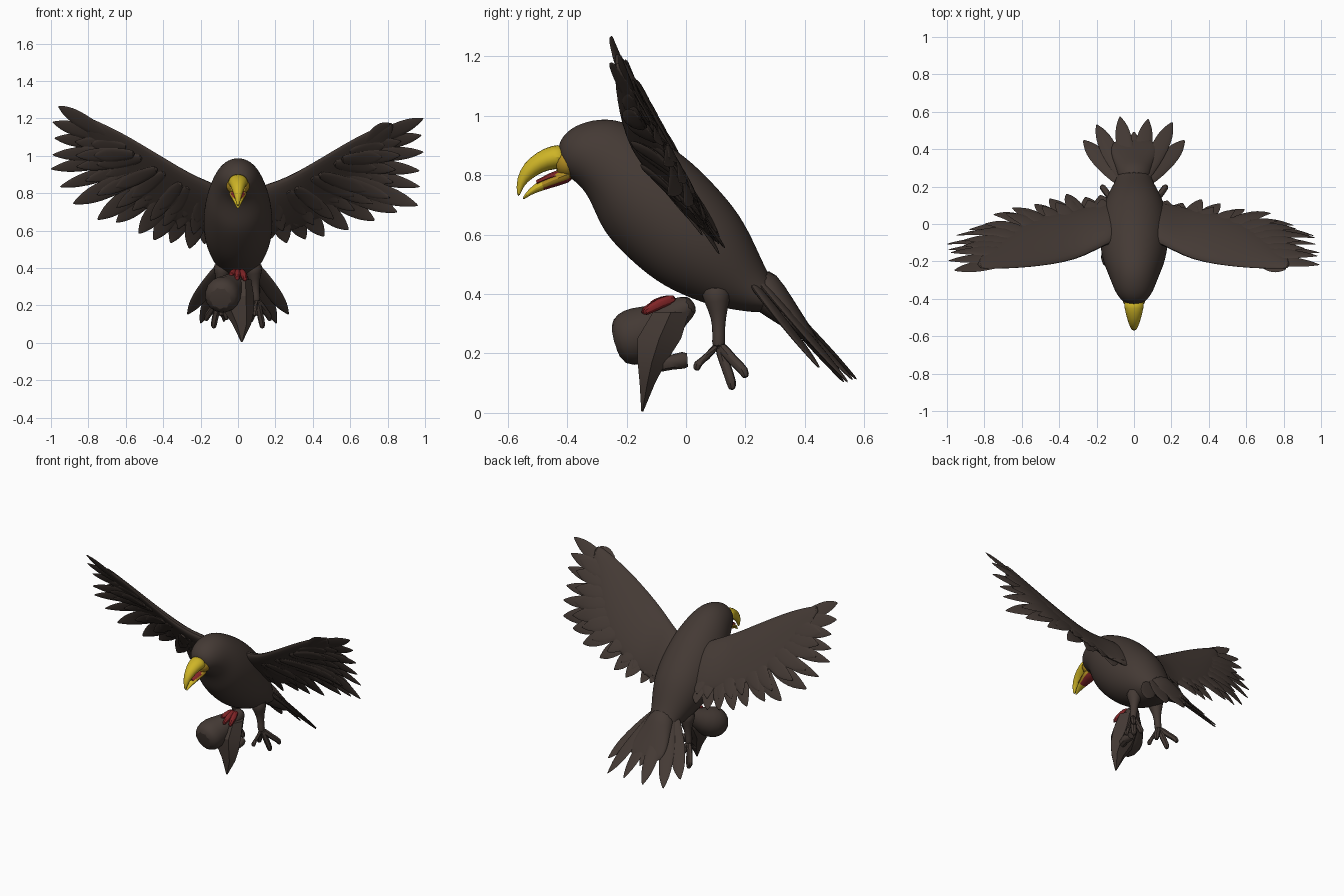
import bpy, bmesh, math
from mathutils import Vector

cube = bpy.data.objects.get("Cube")
if cube:
    bpy.data.objects.remove(cube, do_unlink=True)


def material(name, rgb):
    m = bpy.data.materials.new(name)
    m.use_nodes = True
    m.diffuse_color = (*rgb, 1)
    bsdf = m.node_tree.nodes["Principled BSDF"]
    bsdf.inputs["Base Color"].default_value = (*rgb, 1)
    bsdf.inputs["Roughness"].default_value = 0.8
    return m


BROWN = material("dark brown plumage", (0.058, 0.042, 0.035))
YELLOW = material("beak yellow", (0.62, 0.46, 0.02))
OCHRE = material("beak ochre", (0.42, 0.25, 0.015))
RED = material("raw red", (0.22, 0.018, 0.02))


def skin(bm, outlines):
    """Join closed outlines of points into a capped shell."""
    loops = [[bm.verts.new(p) for p in line] for line in outlines]
    n = len(loops[0])
    for a, b in zip(loops, loops[1:]):
        for i in range(n):
            j = (i + 1) % n
            bm.faces.new((a[i], a[j], b[j], b[i]))
    bm.faces.new(loops[0][::-1])
    bm.faces.new(loops[-1])


def loft(bm, rings, n=12):
    """Skin elliptical rings given as (centre, half axis, half axis)."""
    turn = [2 * math.pi * i / n for i in range(n)]
    skin(bm, [[c + u * math.cos(a) + v * math.sin(a) for a in turn] for c, u, v in rings])


def finish(name, bm, mat, subsurf=0, angle=45):
    bmesh.ops.recalc_face_normals(bm, faces=bm.faces)
    me = bpy.data.meshes.new(name)
    bm.to_mesh(me)
    bm.free()
    ob = bpy.data.objects.new(name, me)
    bpy.context.collection.objects.link(ob)
    me.materials.append(mat)
    if subsurf:
        ob.modifiers.new("smooth", "SUBSURF").levels = subsurf
        ob.modifiers["smooth"].render_levels = subsurf
    bpy.ops.object.select_all(action="DESELECT")
    ob.select_set(True)
    bpy.context.view_layer.objects.active = ob
    bpy.ops.object.shade_smooth_by_angle(angle=math.radians(angle))
    return ob


def side_rings(sections):
    """Rings from side outline: top y z, bottom y z, half width."""
    rings = []
    for ty, tz, by, bz, w in sections:
        t, b = Vector((0, ty, tz)), Vector((0, by, bz))
        rings.append(((t + b) / 2, Vector((w, 0, 0)), (t - b) / 2))
    return rings


def tube(bm, points, n=8):
    """Round tube through (x, y, z, radius) points."""
    pos = [Vector(p[:3]) for p in points]
    rings = []
    for i, p in enumerate(points):
        d = (pos[min(i + 1, len(pos) - 1)] - pos[max(i - 1, 0)]).normalized()
        u = d.orthogonal().normalized()
        rings.append((pos[i], u * p[3], d.cross(u) * p[3]))
    loft(bm, rings, n)


def lerp_table(table, x):
    for (a, p), (b, q) in zip(table, table[1:]):
        if x <= b:
            return p + (q - p) * max(0, x - a) / (b - a)
    return table[-1][1]


NORMAL = Vector((0, .8, .6))  # thickness direction of wings and tail


def feather(bm, base, tip, width, place, off, thick=0.01):
    """Pointed blade between two flat positions, set on a surface by place()."""
    base, tip = Vector(base), Vector(tip)
    d = (tip - base).normalized()
    side = Vector((-d.y, d.x)) * width
    rings = []
    for s, w in ((0, .55), (.3, .88), (.6, 1), (.8, .82), (.92, .45), (1.01, .04)):
        c = base.lerp(tip, s)
        a, b = place(c + side * w, off), place(c - side * w, off)
        rings.append((place(c, off), (a - b) / 2, NORMAL * thick * (1.1 - s * .8)))
    loft(bm, rings, 6)


# Head and body in one smooth shell
bm = bmesh.new()
loft(bm, side_rings([
    (-.44, .89, -.4, .795, .05), (-.405, .95, -.375, .78, .086),
    (-.34, .985, -.335, .74, .114), (-.24, .998, -.305, .67, .137),
    (-.13, .95, -.275, .6, .168), (0, .87, -.2, .52, .188),
    (.1, .77, -.1, .435, .19), (.185, .67, 0, .388, .17),
    (.24, .555, .08, .36, .135), (.285, .45, .16, .345, .1),
    (.34, .385, .29, .33, .08)]), 16)
finish("body", bm, BROWN, 2)

# Hooked upper beak
bm = bmesh.new()
loft(bm, side_rings([
    (-.41, .908, -.4, .815, .06), (-.45, .903, -.44, .82, .055),
    (-.5, .882, -.485, .808, .043), (-.547, .842, -.52, .785, .03),
    (-.572, .79, -.545, .765, .018), (-.57, .73, -.56, .725, .005)]), 10)
finish("upper_beak", bm, YELLOW, 1)

# Lower jaw, ochre at the back with a red underside
bm = bmesh.new()
loft(bm, side_rings([
    (-.4, .835, -.37, .78, .058), (-.44, .815, -.42, .765, .047),
    (-.49, .785, -.48, .748, .031), (-.53, .755, -.525, .733, .017),
    (-.552, .722, -.548, .714, .004)]), 10)
jaw = finish("lower_beak", bm, YELLOW, 1)
jaw.data.materials.append(OCHRE)
jaw.data.materials.append(RED)
for f in jaw.data.polygons:
    if f.center.y > -.5:
        f.material_index = 2 if f.normal.z < -.75 else 1

# Beak base and mouth lining
bm = bmesh.new()
loft(bm, side_rings([
    (-.385, .895, -.37, .785, .075), (-.42, .892, -.4, .785, .066),
    (-.45, .878, -.435, .79, .054)]), 10)
finish("beak_base", bm, OCHRE, 1)
bm = bmesh.new()
loft(bm, side_rings([
    (-.41, .825, -.4, .78, .045), (-.46, .806, -.45, .78, .036),
    (-.505, .782, -.5, .765, .02)]), 8)
finish("mouth", bm, RED)

# Wing surface along the span: edge height, edge sweep, backward reach, panel depth
LEAD = [(0, .8), (.16, .85), (.27, .89), (.4, .965), (.6, 1.09), (.8, 1.18), (1, 1.25)]
SWEEP = [(0, -.07), (.16, -.11), (.28, -.185), (.42, -.22), (.6, -.24), (1, -.24)]
REACH = [(0, .3), (.18, .34), (.35, .37), (.5, .34), (.7, .29), (.9, .2), (1, .16)]
CHORD = [(.05, .26), (.15, .28), (.26, .3), (.37, .32), (.5, .35), (.63, .32), (.74, .2), (.84, .07)]
LEFT_TIPS = [(.81, 1.18), (.99, 1.2), (.98, 1.105), (.99, 1.025), (.97, .92), (.97, .83),
             (.96, .74), (.85, .7), (.73, .65), (.59, .61), (.46, .57), (.36, .55), (.26, .54), (.18, .56)]
RIGHT_TIPS = [(.96, 1.27), (.99, 1.18), (.98, 1.09), (.99, 1.01), (1, .93), (.95, .83),
              (.88, .75), (.75, .66), (.65, .64), (.53, .59), (.45, .55), (.36, .53), (.26, .51), (.18, .53)]


def build_wing(name, sign, tips, lift):
    def lead(x):
        return lerp_table(LEAD, x) + lift * min(1, x * 3)

    def place(p, off):
        x, z = p
        t = max(-.06, lead(x) - z) / .46
        y = lerp_table(SWEEP, x) + lerp_table(REACH, x) * t * (1.35 - .35 * t)
        return Vector((sign * x, y, z)) + NORMAL * off

    bm = bmesh.new()
    # arm and covert panel, cambered and thicker at the leading edge
    outlines = []
    for x, chord in CHORD:
        line = []
        for i in range(14):
            a = math.pi * i / 7
            c = math.cos(a)
            off = math.sin(a) * (1 - .35 * c) * (.042 - .036 * x)
            line.append(place((x, lead(x) - chord * (.5 + .5 * c)), off))
        outlines.append(line)
    skin(bm, outlines)
    # flight feathers, then shorter covert rows in front and behind
    last = len(tips) - 1
    for i, tip in enumerate(tips):
        x = .67 - .53 * i / last
        base = Vector((x, lead(x) - .06))
        tip = Vector(tip)
        stagger = .008 * (i % 3 - 1)
        feather(bm, base, tip, .048 if i < 6 else .064, place, stagger)
        if i > 1:
            feather(bm, base, base.lerp(tip, .72), .045, place, stagger - .016)
            feather(bm, base, base.lerp(tip, .5), .045, place, stagger - .022)
            feather(bm, base, base.lerp(tip, .82), .055, place, .01)
    finish(name, bm, BROWN, 1, 60)


build_wing("left_wing", 1, LEFT_TIPS, 0)
build_wing("right_wing", -1, RIGHT_TIPS, .03)


# Fanned tail, arched so the outer feathers hang lower
def tail_place(p, off):
    return Vector((p.x, p.y, .695 - p.y - .3 * abs(p.x))) + NORMAL * off


bm = bmesh.new()
for i, tip in enumerate([(-.27, .455), (-.2, .53), (-.075, .565), (0, .5), (.075, .56), (.205, .535), (.27, .455)]):
    feather(bm, (tip[0] * .22, .22), tip, .056, tail_place, .01 * (i % 3 - 1), .016)
loft(bm, [(Vector((0, y, .672 - y)), Vector((w, 0, 0)), Vector((0, t, t)))
          for y, w, t in ((.22, .085, .055), (.29, .095, .045), (.35, .12, .03), (.41, .13, .017), (.46, .1, .005))], 16)
finish("tail", bm, BROWN, 1, 60)

# Legs with clawed toes
for side, s in (("left", 1), ("right", -1)):
    bm = bmesh.new()
    tube(bm, [(s * .08, .1, .43, .065), (s * .085, .105, .37, .045), (s * .09, .11, .32, .026),
              (s * .095, .11, .26, .022), (s * .1, .11, .215, .028)])
    for x, y, z in ((.09, .035, .15), (.13, .155, .085), (.17, .2, .125), (.06, .14, .13)):
        mid = Vector((s * (x * .6 + .04), y * .55 + .05, z * .5 + .11))
        tube(bm, [(s * .1, .11, .235, .024), (*mid, .02),
                  (s * x, y, z + .015, .022), (s * x, y, z - .01, .012)], 6)
    finish(side + "_leg", bm, BROWN, 1)

# Carried prey: blunt lump, broad hanging spike and stub
bm = bmesh.new()
tube(bm, [(.02, .03, .37, .035), (0, -.03, .34, .055), (-.045, -.09, .29, .085),
          (-.08, -.15, .262, .108), (-.09, -.205, .245, .1), (-.095, -.24, .235, .07)], 9)
finish("prey_body", bm, BROWN, 1)
bm = bmesh.new()
loft(bm, [(Vector((x, y, z)), Vector((w, 0, 0)), Vector((0, d, 0))) for x, y, z, w, d in
          ((.01, -.05, .34, .06, .07), (0, -.09, .25, .085, .085), (.005, -.115, .17, .08, .055),
           (.02, -.13, .1, .05, .03), (.02, -.147, .005, .004, .004))], 6)
finish("prey_spike", bm, BROWN, 0, 20)
bm = bmesh.new()
tube(bm, [(.02, -.11, .16, .026), (.03, -.05, .17, .025), (.03, -.01, .177, .028), (.03, .005, .178, .023)])
finish("prey_stub", bm, BROWN)

# Exposed flesh on top of the prey
bm = bmesh.new()
for x, y, z in ((-.04, -.125, .36), (-.005, -.155, .335), (.04, -.15, .33)):
    tube(bm, [(x * .3, -.03, .385, .018), (x * .7, -.085, .374, .022), (x, y, z, .015)], 7)
finish("flesh", bm, RED, 1)
